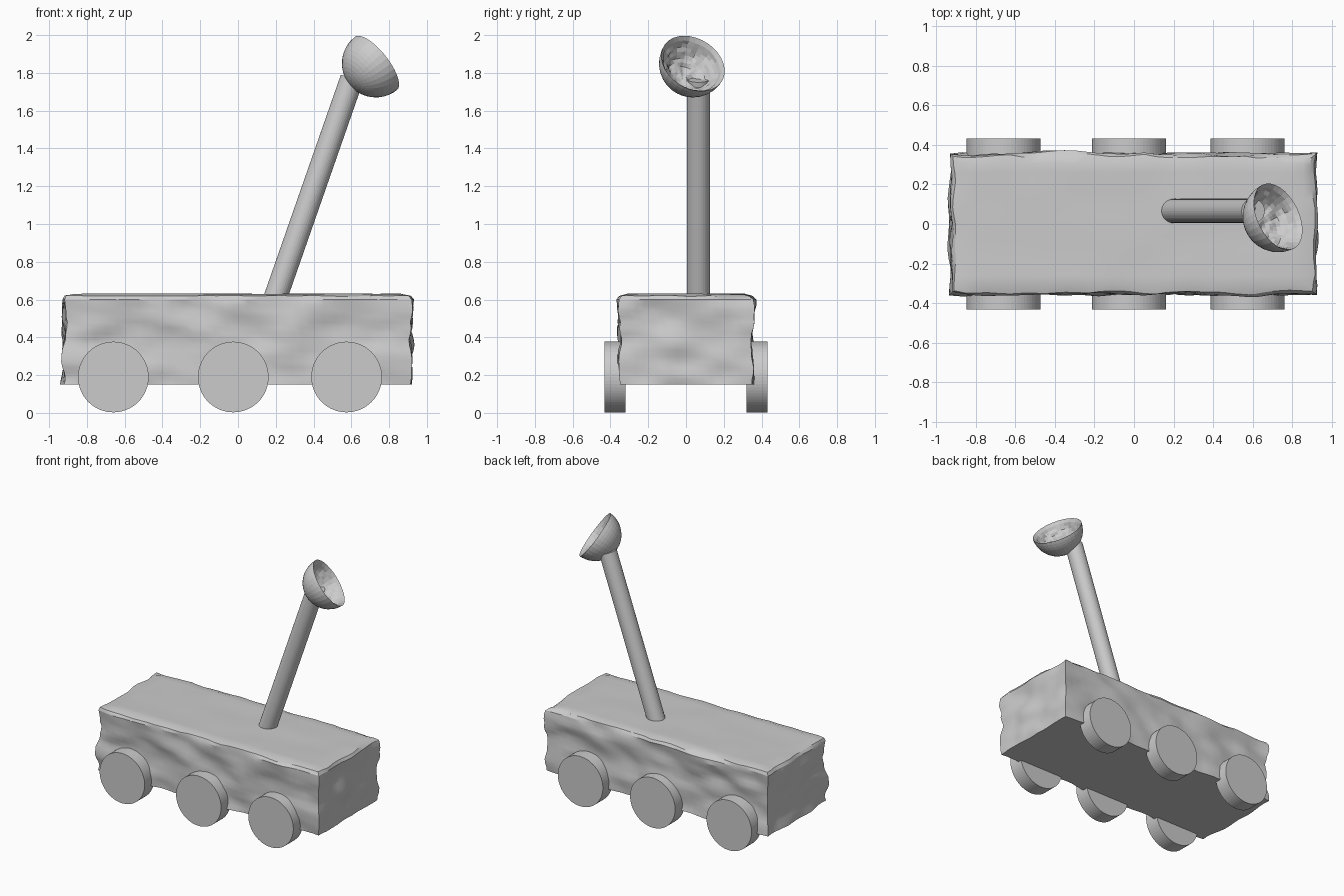
import bpy
import bmesh
from math import radians
from mathutils import Vector, noise

if "Cube" in bpy.data.objects:
    bpy.data.objects.remove(bpy.data.objects["Cube"], do_unlink=True)

grey = bpy.data.materials.new("plain grey")
grey.use_nodes = True
grey.diffuse_color = (0.6, 0.6, 0.6, 1)
grey.node_tree.nodes["Principled BSDF"].inputs["Base Color"].default_value = grey.diffuse_color


def add_object(name, bm):
    bmesh.ops.recalc_face_normals(bm, faces=bm.faces)
    mesh = bpy.data.meshes.new(name)
    bm.to_mesh(mesh)
    bm.free()
    mesh.materials.append(grey)
    obj = bpy.data.objects.new(name, mesh)
    bpy.context.collection.objects.link(obj)
    return obj


def rod(name, start, end, radius, sides=32):
    """Capped cylinder between two points."""
    start, end = Vector(start), Vector(end)
    bm = bmesh.new()
    bmesh.ops.create_cone(bm, cap_ends=True, segments=sides, radius1=radius,
                          radius2=radius, depth=(end - start).length)
    obj = add_object(name, bm)
    obj.location = (start + end) / 2
    obj.rotation_mode = 'QUATERNION'
    obj.rotation_quaternion = (end - start).to_track_quat('Z', 'Y')
    return obj


# Rough-hewn body: a gridded box whose sides are pushed in and out
HALF = Vector((0.92, 0.35, 0.24))
MIDDLE = Vector((-0.005, 0, 0.39))
bm = bmesh.new()
bmesh.ops.create_cube(bm, size=2)
for axis, cuts in enumerate((32, 16, 16)):
    for i in range(1, cuts):
        point, normal = Vector(), Vector()
        point[axis] = 2 * i / cuts - 1
        normal[axis] = 1
        bmesh.ops.bisect_plane(bm, geom=bm.verts[:] + bm.edges[:] + bm.faces[:],
                               plane_co=point, plane_no=normal)
for v in bm.verts:
    unit = v.co.copy()
    p = Vector(a * b for a, b in zip(unit, HALF))
    stretched = Vector((p.x * 4, p.y * 5, p.z * 8))
    bump = 0.026 * noise.noise(stretched) + 0.010 * noise.noise(stretched * 2.3)
    flare = 0.010 * (abs(unit.z) - 0.5)
    for axis in (0, 1):
        if abs(unit[axis]) > 0.99:
            p[axis] += (bump + flare) * (1 if unit[axis] > 0 else -1)
    if unit.z > 0.99:
        if max(abs(unit.x), abs(unit.y)) > 0.99:
            # Worn upper edge
            p.x *= 0.985
            p.y *= 0.965
            p.z -= 0.008 + 0.012 * abs(noise.noise(stretched))
        else:
            p.z += 0.004 * noise.noise(stretched)
    v.co = p + MIDDLE
body = add_object("body", bm)

# Three wheels on each side
for side, y in (("right", -1), ("left", 1)):
    for place, x in (("rear", -0.66), ("middle", -0.025), ("front", 0.575)):
        rod(f"{side}_{place}_wheel", (x, y * 0.32, 0.19), (x, y * 0.432, 0.19), 0.187, 64)

# Leaning mast
rod("mast", (0.17, 0.066, 0.53), (0.603, 0.066, 1.77), 0.062)

# Scoop: hemisphere shell with a ragged hollow, opening along its local +z
RADIUS = 0.18
bm = bmesh.new()
bmesh.ops.create_uvsphere(bm, u_segments=32, v_segments=24, radius=RADIUS)
bmesh.ops.delete(bm, geom=[v for v in bm.verts if v.co.z > 0.001], context='VERTS')
outer = bm.verts[:] + bm.edges[:] + bm.faces[:]
copied = bmesh.ops.duplicate(bm, geom=outer)["geom"]
for v in [g for g in copied if isinstance(g, bmesh.types.BMVert)]:
    depth = -v.co.z / RADIUS
    if depth > 0.01:
        ragged = 0.018 * noise.noise(v.co * 22) * min(1, depth * 3)
        v.co *= 0.93 - 0.12 * depth
        v.co += v.co.normalized() * ragged
bmesh.ops.remove_doubles(bm, verts=bm.verts[:], dist=0.0005)
scoop = add_object("scoop", bm)
scoop.location = (0.73, 0.037, 1.85)
scoop.rotation_mode = 'QUATERNION'
scoop.rotation_quaternion = Vector((0.73, 0.36, 0.58)).to_track_quat('Z', 'Y')

# Soft shading on the worn body only
bpy.ops.object.select_all(action='DESELECT')
body.select_set(True)
bpy.context.view_layer.objects.active = body
bpy.ops.object.shade_smooth_by_angle(angle=radians(25))
